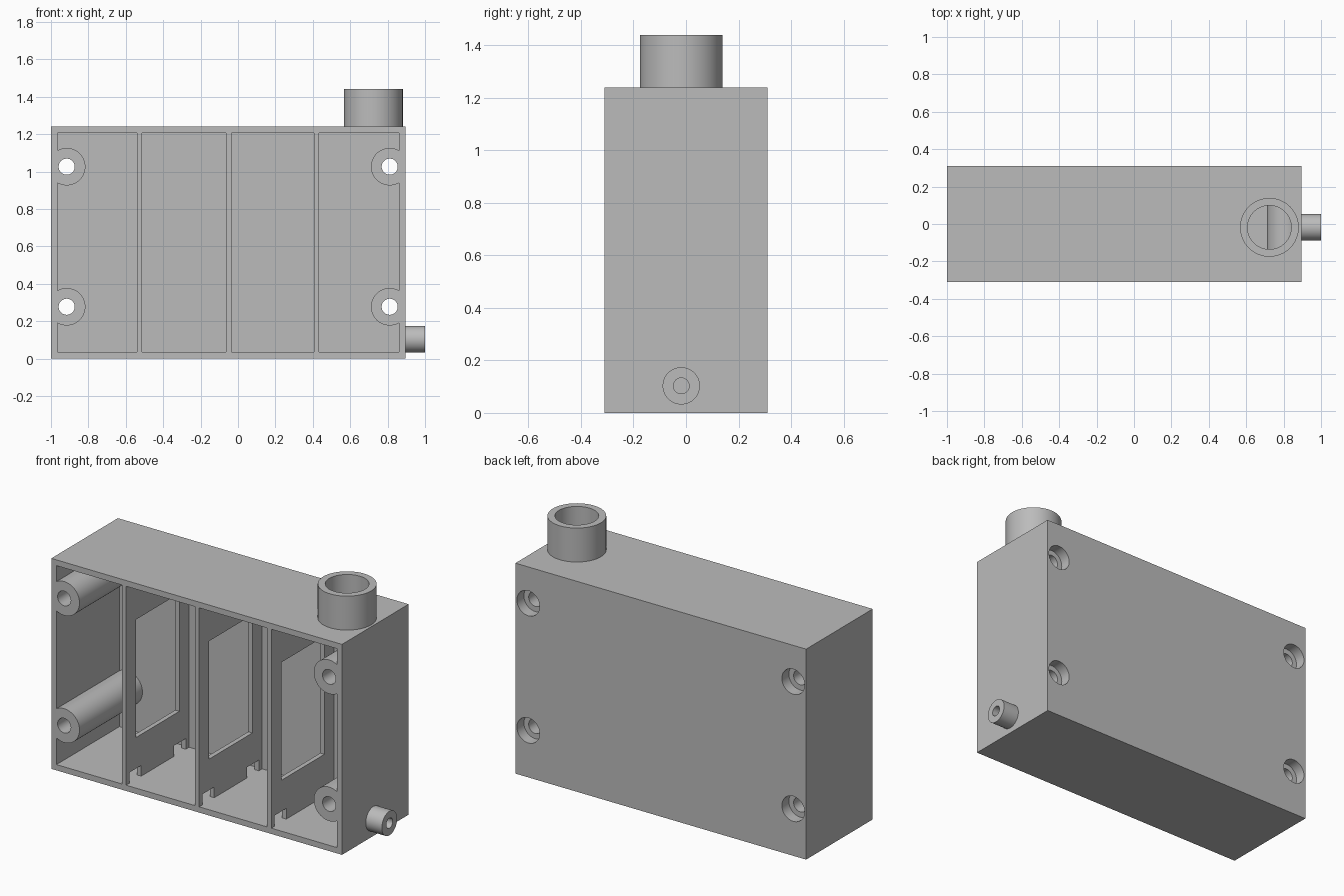
import bpy
from math import pi

cube = bpy.data.objects.get("Cube")
if cube:
    bpy.data.objects.remove(cube, do_unlink=True)

grey = bpy.data.materials.new("plain_grey")
grey.use_nodes = True
grey.diffuse_color = (0.5, 0.5, 0.5, 1)
grey.node_tree.nodes["Principled BSDF"].inputs["Base Color"].default_value = (0.5, 0.5, 0.5, 1)

FRONT, BACK = -0.31, 0.31
LEFT, RIGHT, TOP = -1.0, 0.895, 1.24
WALL = 0.034
BACK_IN = BACK - WALL
AXIS_Y = -0.018
TURN = {"x": (0, pi / 2, 0), "y": (pi / 2, 0, 0), "z": (0, 0, 0)}


def box(name, lo, hi):
    """Box between two opposite corners."""
    mid = [(a + b) / 2 for a, b in zip(lo, hi)]
    bpy.ops.mesh.primitive_cube_add(size=1, location=mid)
    ob = bpy.context.object
    ob.name = name
    ob.scale = [b - a for a, b in zip(lo, hi)]
    bpy.ops.object.transform_apply(location=True, rotation=False, scale=True)
    return ob


def rod(name, axis, centre, radius, start, end):
    """Cylinder along an axis; centre holds the other two coordinates."""
    place = list(centre)
    place.insert("xyz".index(axis), (start + end) / 2)
    bpy.ops.mesh.primitive_cylinder_add(vertices=64, radius=radius, depth=end - start,
                                        location=place, rotation=TURN[axis])
    ob = bpy.context.object
    ob.name = name
    bpy.ops.object.transform_apply(location=True, rotation=True, scale=True)
    return ob


def combine(ob, other, operation="DIFFERENCE"):
    """Apply a boolean and discard the helper."""
    other.hide_render = True
    mod = ob.modifiers.new("cut", "BOOLEAN")
    mod.operation = operation
    mod.solver = "EXACT"
    mod.object = other
    bpy.context.view_layer.objects.active = ob
    bpy.ops.object.modifier_apply(modifier=mod.name)
    bpy.data.objects.remove(other, do_unlink=True)


def finish(ob):
    ob.data.materials.clear()
    ob.data.materials.append(grey)
    bpy.ops.object.select_all(action="DESELECT")
    ob.select_set(True)
    bpy.context.view_layer.objects.active = ob
    bpy.ops.object.shade_smooth_by_angle(angle=pi / 6)


# Hollow space, leaving solid screw posts in the corners
posts = [(x, z) for x in (-0.916, 0.811) for z in (0.277, 1.026)]
cavity = box("cavity", (LEFT + WALL, FRONT - 0.1, WALL), (RIGHT - WALL, BACK_IN, TOP - WALL))
for p in posts:
    combine(cavity, rod("post", "y", p, 0.1, FRONT - 0.2, BACK))

# Open-fronted case with its two pipe stubs
case = box("case", (LEFT, FRONT, 0), (RIGHT, BACK, TOP))
top_pipe, side_pipe = (0.724, AXIS_Y), (AXIS_Y, 0.103)
combine(case, rod("top_pipe", "z", top_pipe, 0.157, TOP - 0.015, 1.44), "UNION")
combine(case, rod("side_pipe", "x", side_pipe, 0.071, RIGHT - 0.015, 1.0), "UNION")
combine(case, cavity)

# Bores of the pipes, through the walls
combine(case, rod("top_bore", "z", top_pipe, 0.117, TOP - 0.06, 1.5))
combine(case, rod("side_bore", "x", side_pipe, 0.03, RIGHT - 0.06, 1.1))

# Screw holes with sunk heads at the back
for p in posts:
    combine(case, rod("screw_hole", "y", p, 0.043, FRONT - 0.1, BACK + 0.1))
    combine(case, rod("screw_sink", "y", p, 0.074, BACK - 0.065, BACK + 0.1))
finish(case)

# Dividers, each with a window and two floor notches
for i, x in enumerate((-0.5255, -0.0495, 0.4205)):
    a, b = x - 0.0135, x + 0.0135
    divider = box(f"divider_{i + 1}", (a, FRONT, WALL), (b, BACK_IN, TOP - WALL))
    combine(divider, box("window", (a - 0.1, -0.217, 0.28), (b + 0.1, 0.185, 0.975)))
    for y in (-0.225, 0.19):
        combine(divider, box("notch", (a - 0.1, y - 0.055, 0), (b + 0.1, y + 0.055, 0.097)))
    finish(divider)
